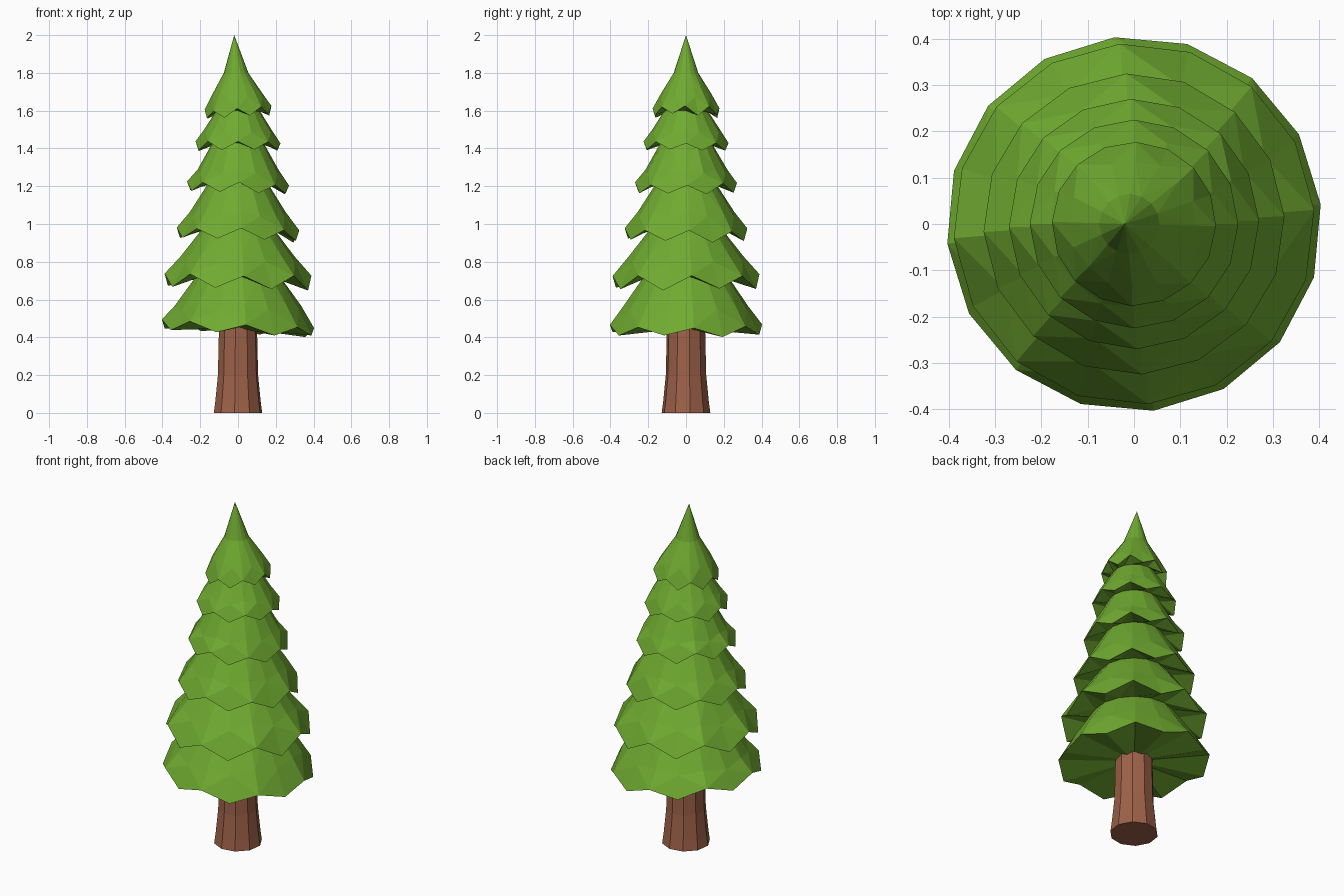
import bpy, bmesh, math, random
from mathutils import Vector

if "Cube" in bpy.data.objects:
    bpy.data.objects.remove(bpy.data.objects["Cube"])

random.seed(4)


def material(name, rgb):
    m = bpy.data.materials.new(name)
    m.diffuse_color = (*rgb, 1)
    m.use_nodes = True
    m.node_tree.nodes["Principled BSDF"].inputs["Base Color"].default_value = m.diffuse_color
    return m


def ring(bm, sides, phase, shape):
    """Ring of vertices; shape(i, angle) gives radius and height."""
    verts = []
    for i in range(sides):
        a = phase + 2 * math.pi * i / sides
        r, z = shape(i, a)
        verts.append(bm.verts.new((r * math.cos(a), r * math.sin(a), z)))
    return verts


def bridge(bm, low, high):
    n = len(low)
    for i in range(n):
        j = (i + 1) % n
        bm.faces.new((low[i], low[j], high[j], high[i]))


def finish(bm, name, mat):
    bmesh.ops.triangulate(bm, faces=[f for f in bm.faces if len(f.verts) == 4])
    bmesh.ops.recalc_face_normals(bm, faces=bm.faces[:])
    me = bpy.data.meshes.new(name)
    bm.to_mesh(me)
    bm.free()
    me.materials.append(mat)
    ob = bpy.data.objects.new(name, me)
    bpy.context.collection.objects.link(ob)


green = material("pine green", (0.16, 0.40, 0.03))
brown = material("bark brown", (0.34, 0.12, 0.065))

# Trunk: ten-sided, flared at the foot
bm = bmesh.new()
rings = [ring(bm, 10, math.radians(10), lambda i, a, r=r, z=z: (r, z))
         for r, z in [(0.13, 0), (0.122, 0.06), (0.108, 0.2), (0.102, 0.46)]]
for a, b in zip(rings, rings[1:]):
    bridge(bm, a, b)
bm.faces.new(rings[0])
bm.faces.new(rings[-1])
finish(bm, "trunk", brown)

# Foliage: six skirts with zigzag rims, one continuous folded surface
# rim radius, rim mid height, zigzag, tilt, shoulder (r, z), neck (r, z)
tiers = [
    (0.405, 0.448, 0.024, 0.020, (0.335, 0.555), (0.225, 0.72)),
    (0.390, 0.695, 0.034, 0.008, (0.310, 0.810), (0.185, 0.98)),
    (0.325, 0.945, 0.028, 0.012, (0.260, 1.050), (0.155, 1.22)),
    (0.270, 1.195, 0.024, 0.010, (0.220, 1.275), (0.135, 1.43)),
    (0.225, 1.412, 0.020, 0.000, (0.180, 1.490), (0.115, 1.60)),
    (0.177, 1.590, 0.020, -0.010, (0.135, 1.680), (0.065, 1.80)),
]
bm = bmesh.new()
below = None
for k, (r, z, zig, tilt, shoulder, neck) in enumerate(tiers):
    phase = math.radians(6 - 1.5 * k)

    def rim_shape(i, a):
        up = zig if i % 2 == 0 else -zig
        return r, z + up - tilt * math.cos(a) + random.uniform(-0.006, 0.006)

    def shoulder_shape(i, a):
        up = zig * 0.5 if i % 2 == 0 else -zig * 0.3
        return (shoulder[0] * random.uniform(0.98, 1.02) + (0.005 if i % 2 else -0.003),
                shoulder[1] + up)

    rim = ring(bm, 16, phase, rim_shape)
    mid = ring(bm, 16, phase, shoulder_shape)
    top = ring(bm, 16, phase, lambda i, a: neck)
    if below:
        bridge(bm, below, rim)          # underside of this skirt
    else:
        hub = bm.verts.new((0, 0, 0.45))  # underside of the lowest skirt
        for i in range(16):
            bm.faces.new((hub, rim[(i + 1) % 16], rim[i]))
    bridge(bm, rim, mid)
    bridge(bm, mid, top)
    below = top

# Pointed tip, leaning slightly to the left
for v in below:
    v.co.x -= 0.01
tip = bm.verts.new(Vector((-0.02, 0, 2)))
for i in range(16):
    bm.faces.new((below[i], below[(i + 1) % 16], tip))
finish(bm, "foliage", green)
